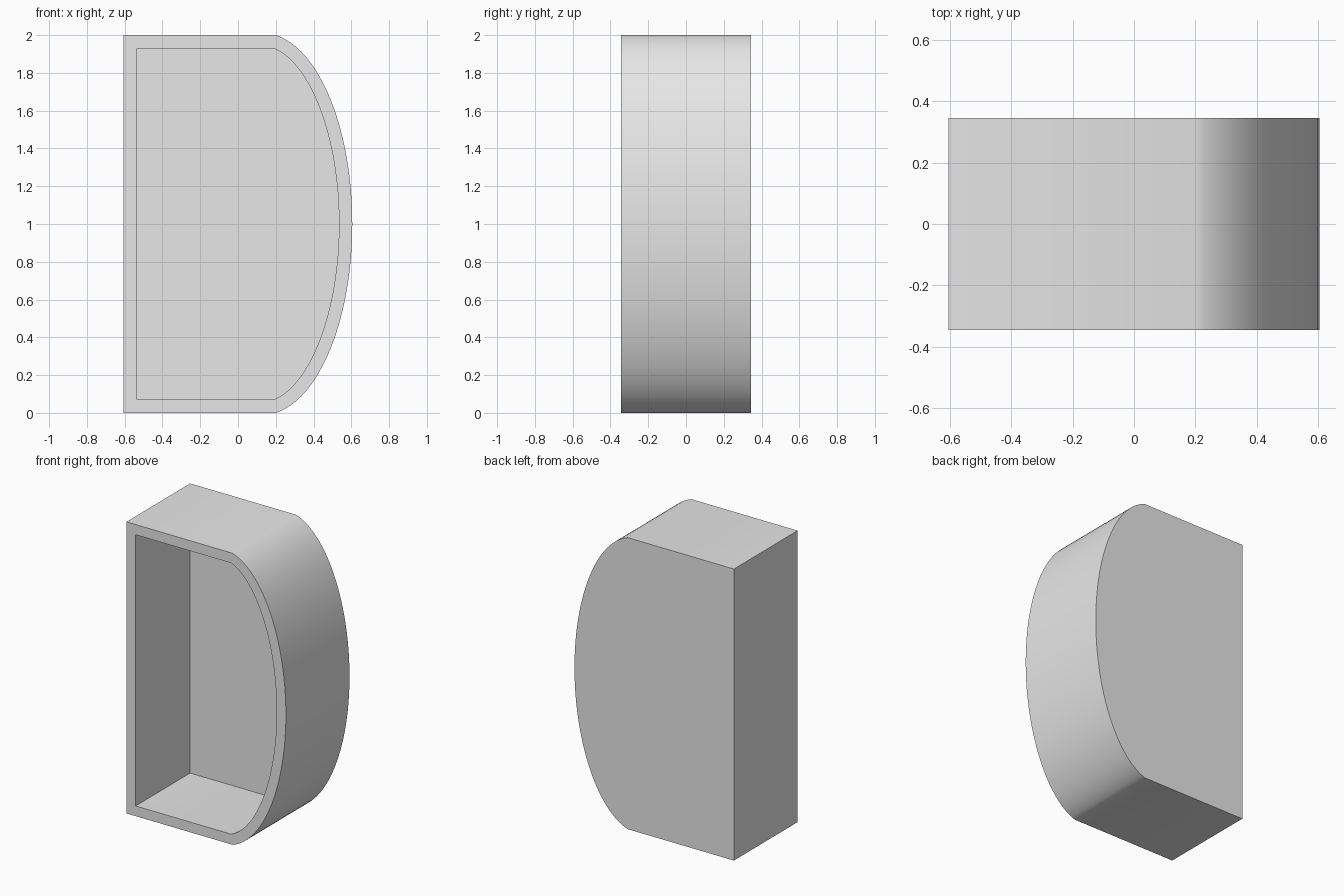
import bpy
import bmesh
import math

default = bpy.data.objects.get("Cube")
if default:
    bpy.data.objects.remove(default, do_unlink=True)

HALF_W, HALF_D, HEIGHT = 0.605, 0.345, 2.0
SHOULDER = 0.2       # x where the bowed side begins
WALL, BACK = 0.07, 0.1
BOW = 0.475          # horizontal radius of the bowed side
STEPS = 48

grey = bpy.data.materials.new("light_grey")
grey.use_nodes = True
colour = (0.8, 0.8, 0.8, 1)
grey.diffuse_color = colour
grey.node_tree.nodes["Principled BSDF"].inputs["Base Color"].default_value = colour


def outline():
    """D-shaped profile: straight left side, elliptical right side."""
    mid = HEIGHT / 2
    centre = HALF_W - BOW
    end = math.acos((SHOULDER - centre) / BOW)
    rise = mid / math.sin(end)
    points = [(-HALF_W, HEIGHT), (-HALF_W, 0)]
    for i in range(STEPS + 1):
        a = end * (2 * i / STEPS - 1)
        points.append((centre + BOW * math.cos(a), mid + rise * math.sin(a)))
    return points


bm = bmesh.new()

# Solid D-shaped block
front = bm.faces.new([bm.verts.new((x, -HALF_D, z)) for x, z in outline()])
block = bmesh.ops.extrude_face_region(bm, geom=[front], use_keep_orig=True)
bmesh.ops.translate(bm, vec=(0, 2 * HALF_D, 0),
                    verts=[v for v in block["geom"] if isinstance(v, bmesh.types.BMVert)])
bmesh.ops.recalc_face_normals(bm, faces=bm.faces)

# Rim, then the hollow pushed in from the front
bmesh.ops.inset_region(bm, faces=[front], thickness=WALL, use_even_offset=True)
hollow = bmesh.ops.extrude_discrete_faces(bm, faces=[front])["faces"]
bmesh.ops.translate(bm, vec=(0, 2 * HALF_D - BACK, 0), verts=hollow[0].verts)
bmesh.ops.recalc_face_normals(bm, faces=bm.faces)

mesh = bpy.data.meshes.new("open_shell")
bm.to_mesh(mesh)
bm.free()
mesh.materials.append(grey)
shell = bpy.data.objects.new("open_shell", mesh)
bpy.context.collection.objects.link(shell)

# Smooth bowed side with crisp rims and corners
bpy.ops.object.select_all(action="DESELECT")
shell.select_set(True)
bpy.context.view_layer.objects.active = shell
bpy.ops.object.shade_smooth_by_angle(angle=math.radians(30))
